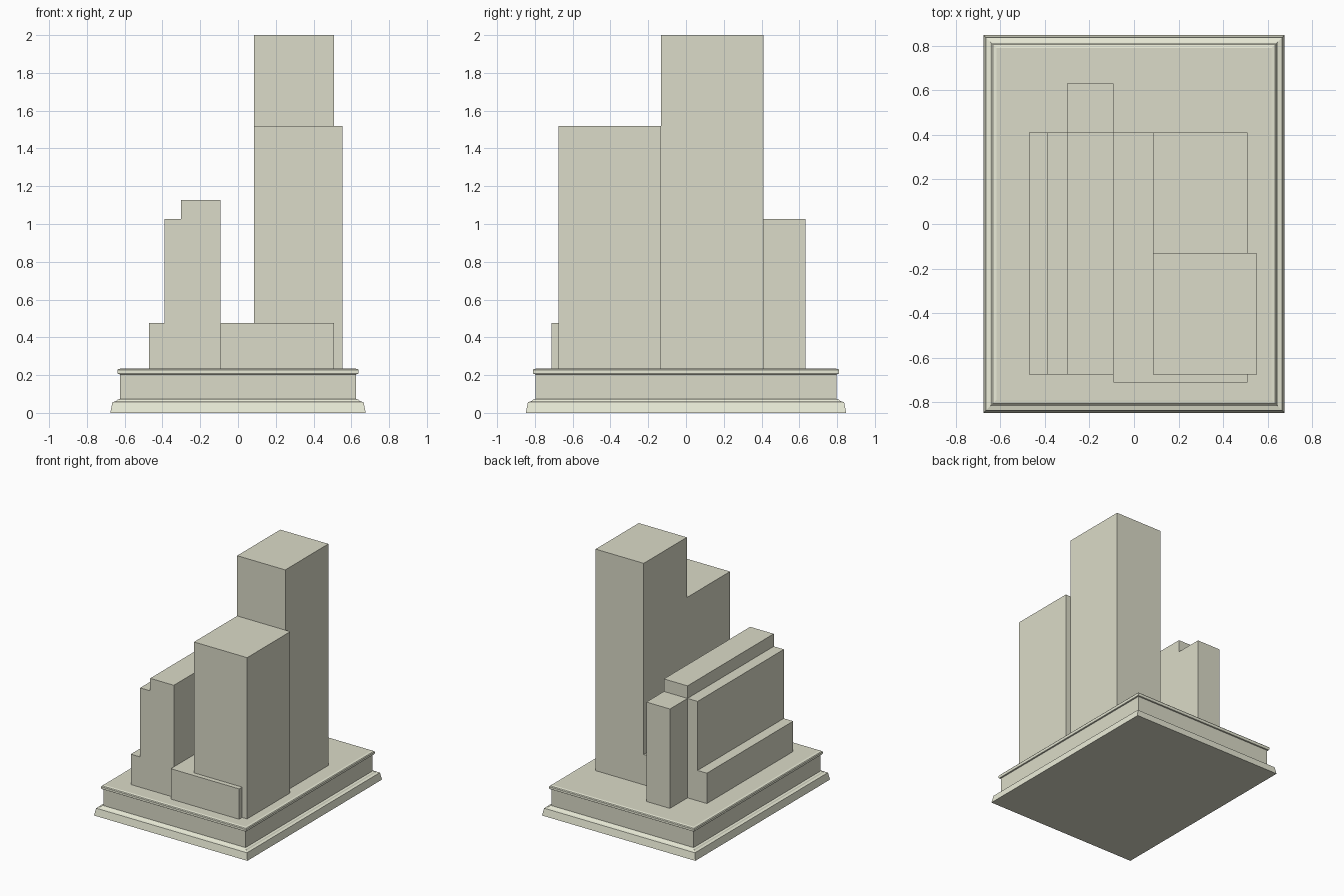
import bpy, bmesh

if "Cube" in bpy.data.objects:
    bpy.data.objects.remove(bpy.data.objects["Cube"])

BASE_TOP = 0.235
PODIUM_TOP = 0.477


def colour(name, rgb):
    mat = bpy.data.materials.new(name)
    mat.diffuse_color = (*rgb, 1)
    mat.use_nodes = True
    mat.node_tree.nodes["Principled BSDF"].inputs["Base Color"].default_value = mat.diffuse_color
    return mat


STONE = colour("stone", (0.71, 0.71, 0.58))
TRIM = colour("pale_trim", (0.82, 0.83, 0.68))


def make_object(name, bm, mats=(STONE,)):
    bmesh.ops.recalc_face_normals(bm, faces=bm.faces)
    mesh = bpy.data.meshes.new(name)
    bm.to_mesh(mesh)
    bm.free()
    for m in mats:
        mesh.materials.append(m)
    obj = bpy.data.objects.new(name, mesh)
    bpy.context.collection.objects.link(obj)
    return obj


def box(name, x, y, z):
    bm = bmesh.new()
    bmesh.ops.create_cube(bm, size=1)
    for v in bm.verts:
        v.co = [lo + (c + 0.5) * (hi - lo) for c, (lo, hi) in zip(v.co, (x, y, z))]
    return make_object(name, bm)


def moulded_base(name, hx, hy, profile, plain_band):
    # stack of rectangular rings, each inset from the footprint
    bm = bmesh.new()
    rings = []
    for inset, z in profile:
        a, b = hx - inset, hy - inset
        rings.append([bm.verts.new((sx * a, sy * b, z))
                      for sx, sy in ((-1, -1), (1, -1), (1, 1), (-1, 1))])
    for k, (low, high) in enumerate(zip(rings, rings[1:])):
        for i in range(4):
            j = (i + 1) % 4
            f = bm.faces.new((low[i], low[j], high[j], high[i]))
            f.material_index = 0 if k == plain_band else 1
    bm.faces.new(rings[0][::-1])
    bm.faces.new(rings[-1])
    return make_object(name, bm, (STONE, TRIM))


# Plinth with flared foot and thin rounded lip; mouldings are paler
moulded_base("plinth", 0.676, 0.848, [
    (0.0, 0.0), (0.011, 0.057), (0.03, 0.062), (0.036, 0.069), (0.05, 0.073),
    (0.05, 0.204), (0.041, 0.206), (0.037, 0.212), (0.037, 0.226),
    (0.042, 0.232), (0.058, BASE_TOP)], plain_band=4)

# Low podium joining the two building groups, towers on the right
box("podium", (-0.093, 0.509), (-0.713, 0.411), (BASE_TOP, PODIUM_TOP))
box("tall_tower", (0.085, 0.509), (-0.132, 0.411), (PODIUM_TOP, 2.0))
box("front_tower", (0.085, 0.553), (-0.675, -0.132), (BASE_TOP, 1.52))

# Stepped slab block on the left
box("slab", (-0.39, -0.093), (-0.675, 0.411), (BASE_TOP, 1.027))
box("slab_crown", (-0.301, -0.093), (-0.675, 0.411), (1.027, 1.127))
box("slab_rear_wing", (-0.301, -0.093), (0.411, 0.632), (BASE_TOP, 1.027))
box("slab_side_step", (-0.472, -0.39), (-0.675, 0.411), (BASE_TOP, PODIUM_TOP))
